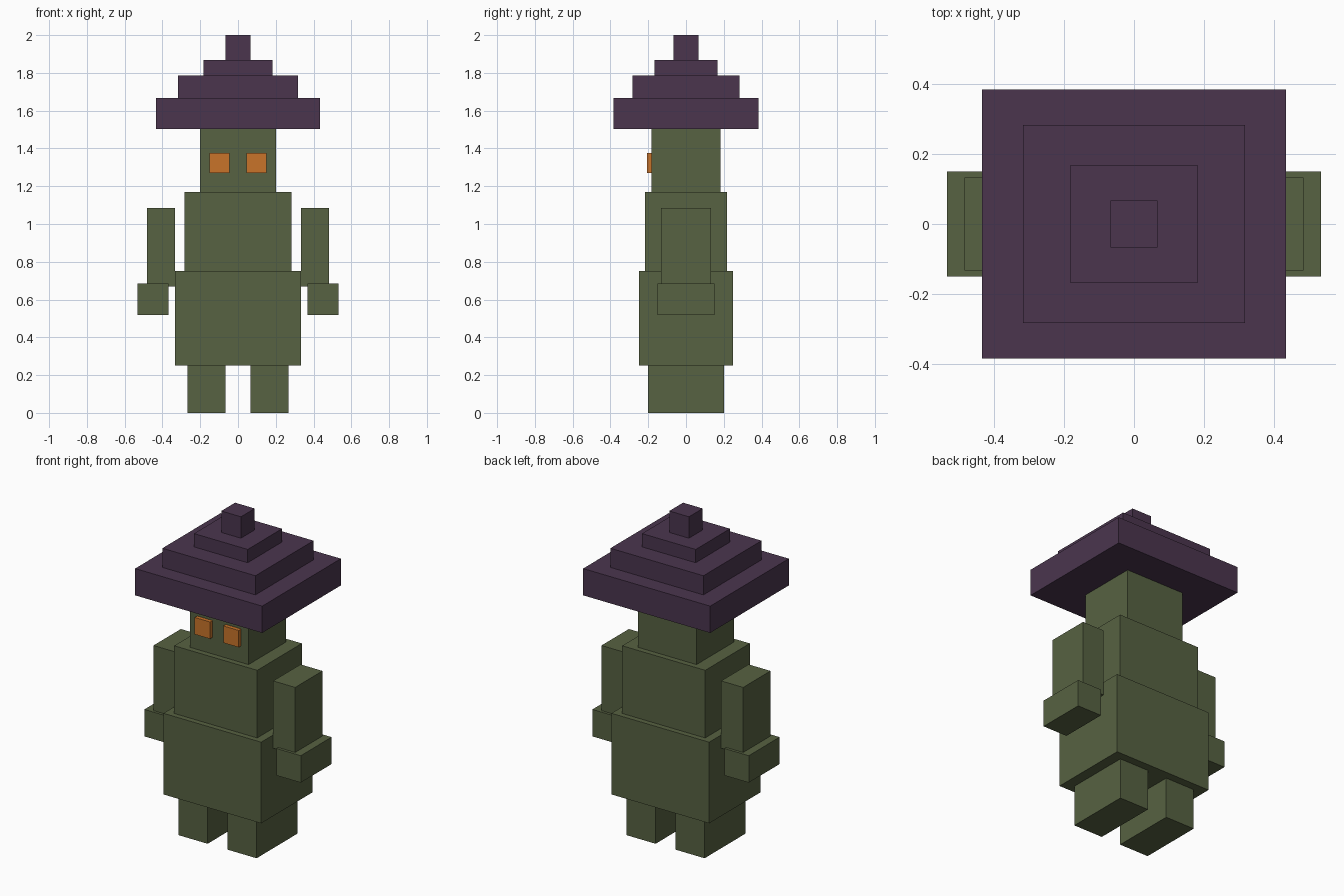
import bpy

if "Cube" in bpy.data.objects:
    bpy.data.objects.remove(bpy.data.objects["Cube"])


def material(name, rgb):
    m = bpy.data.materials.new(name)
    m.diffuse_color = (*rgb, 1)
    m.use_nodes = True
    m.node_tree.nodes["Principled BSDF"].inputs["Base Color"].default_value = m.diffuse_color
    return m


green = material("moss_green", (0.095, 0.122, 0.054))
purple = material("dark_purple", (0.069, 0.036, 0.076))
orange = material("orange", (0.578, 0.174, 0.023))


def box(name, mat, x, y, z):
    """Box spanning the given (low, high) ranges on each axis."""
    ranges = (x, y, z)
    bpy.ops.mesh.primitive_cube_add(size=1, location=[(a + b) / 2 for a, b in ranges])
    ob = bpy.context.object
    ob.name = name
    ob.scale = [b - a for a, b in ranges]
    bpy.ops.object.transform_apply(location=False, rotation=False, scale=True)
    ob.data.materials.append(mat)


def centred(name, mat, half_x, half_y, z):
    box(name, mat, (-half_x, half_x), (-half_y, half_y), z)


def pair(name, mat, x, y, z):
    box(name + "_right", mat, x, y, z)
    box(name + "_left", mat, (-x[1], -x[0]), y, z)


# body
centred("lower_body", green, 0.333, 0.25, (0.252, 0.752))
centred("chest", green, 0.283, 0.217, (0.752, 1.169))
centred("head", green, 0.2, 0.183, (1.169, 1.503))

# limbs
pair("leg", green, (0.067, 0.267), (-0.2, 0.2), (0, 0.252))
pair("arm", green, (0.333, 0.483), (-0.133, 0.133), (0.67, 1.085))
pair("hand", green, (0.367, 0.533), (-0.15, 0.15), (0.518, 0.684))

# eyes
pair("eye", orange, (0.045, 0.15), (-0.207, -0.18), (1.271, 1.375))

# stepped hat
centred("hat_brim", purple, 0.433, 0.383, (1.503, 1.668))
centred("hat_lower_step", purple, 0.317, 0.283, (1.668, 1.786))
centred("hat_upper_step", purple, 0.183, 0.167, (1.786, 1.868))
centred("hat_tip", purple, 0.067, 0.067, (1.868, 2.0))
